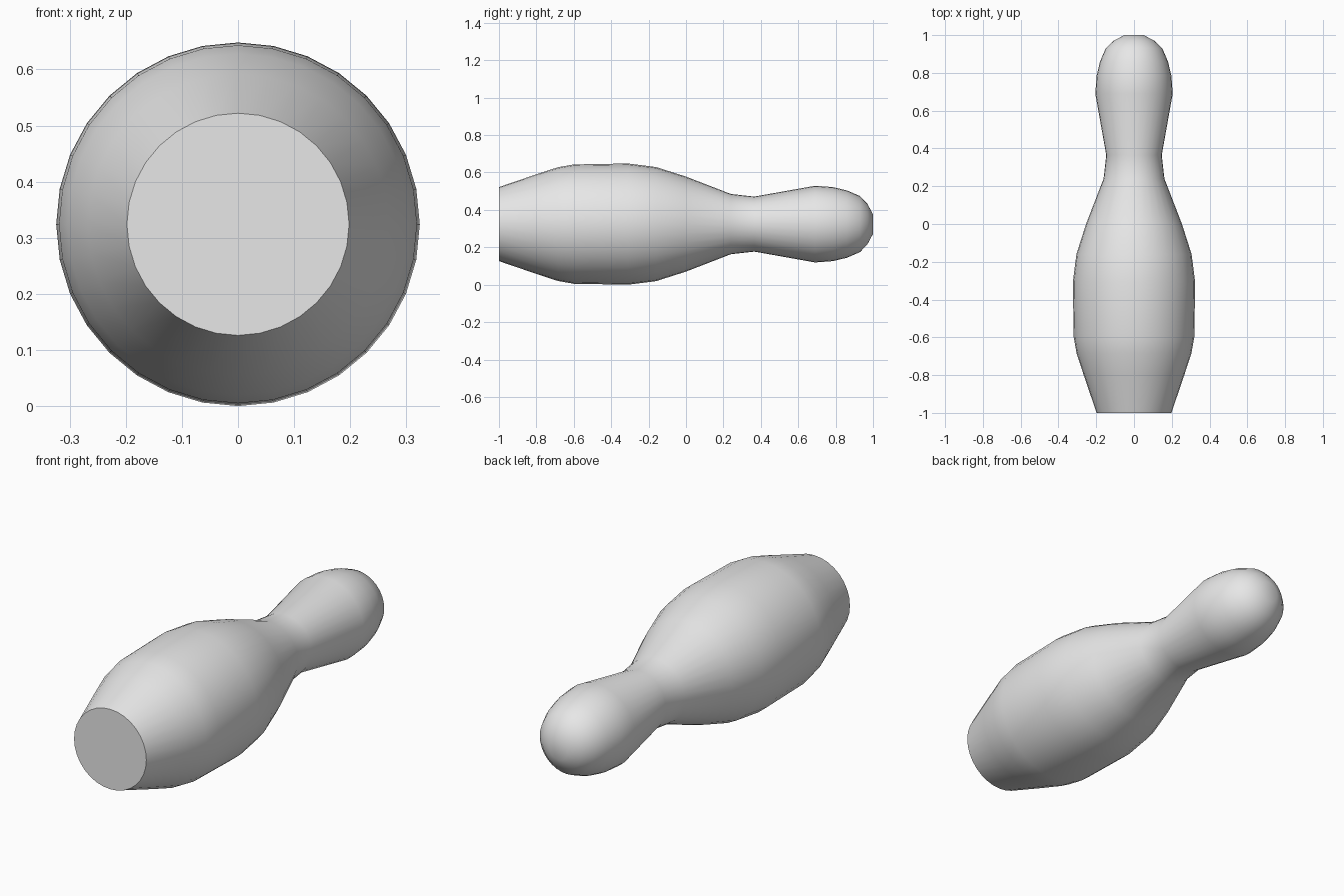
import bpy, bmesh, math

cube = bpy.data.objects.get("Cube")
if cube:
    bpy.data.objects.remove(cube, do_unlink=True)

SIDES = 32
AXIS_Z = 0.324

# Pin profile from flat base to head tip: (y, radius)
PROFILE = [
    (-1.0, 0.198), (-0.795, 0.268), (-0.685, 0.304), (-0.6, 0.319),
    (-0.31, 0.324), (-0.16, 0.305), (0.0, 0.254), (0.24, 0.161),
    (0.365, 0.147), (0.69, 0.205), (0.785, 0.198), (0.86, 0.18),
    (0.93, 0.15), (0.97, 0.108), (1.0, 0.052),
]

# Plain grey surface
grey = bpy.data.materials.new("grey")
grey.use_nodes = True
grey.diffuse_color = (0.8, 0.8, 0.8, 1)
grey.node_tree.nodes["Principled BSDF"].inputs["Base Color"].default_value = (0.8, 0.8, 0.8, 1)

# Lathe the profile around the y axis
bm = bmesh.new()
rings = []
for y, r in PROFILE:
    angles = [2 * math.pi * i / SIDES for i in range(SIDES)]
    rings.append([bm.verts.new((r * math.sin(a), y, AXIS_Z + r * math.cos(a))) for a in angles])
for a, b in zip(rings, rings[1:]):
    for i in range(SIDES):
        j = (i + 1) % SIDES
        bm.faces.new((a[i], a[j], b[j], b[i]))

# Flat base and small flat tip
bm.faces.new(rings[0])
bm.faces.new(rings[-1])
bmesh.ops.recalc_face_normals(bm, faces=bm.faces)

mesh = bpy.data.meshes.new("bowling_pin")
bm.to_mesh(mesh)
bm.free()
mesh.materials.append(grey)
pin = bpy.data.objects.new("bowling_pin", mesh)
bpy.context.collection.objects.link(pin)

# Smooth body with a sharp base edge
bpy.ops.object.select_all(action='DESELECT')
pin.select_set(True)
bpy.context.view_layer.objects.active = pin
bpy.ops.object.shade_smooth_by_angle(angle=math.radians(40))
